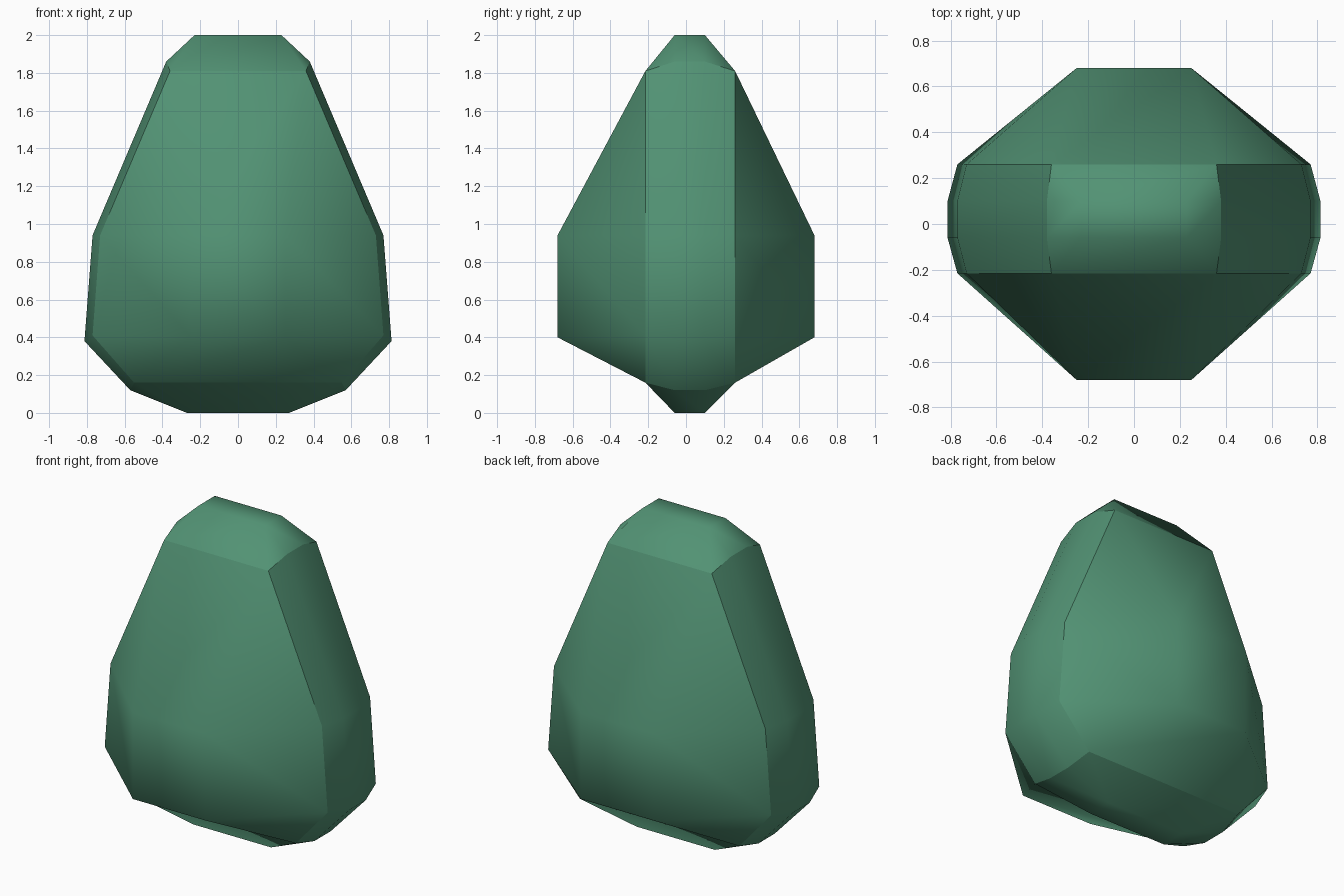
import bpy, bmesh

if "Cube" in bpy.data.objects:
    bpy.data.objects.remove(bpy.data.objects["Cube"])

# Half outlines (x, z), top to bottom, for each kind of slice along y
core = [(0.23, 2.0), (0.38, 1.86), (0.77, 0.94), (0.813, 0.38), (0.57, 0.12), (0.27, 0.0)]
rim = [(0.36, 1.81)] * 2 + [(0.73, 0.94), (0.77, 0.41)] + [(0.55, 0.16)] * 2
plate = [(0.25, 0.94)] * 3 + [(0.25, 0.40)] * 3
slices = [(-0.68, plate), (-0.215, rim), (-0.06, core),
          (0.10, core), (0.26, rim), (0.68, plate)]

bm = bmesh.new()
rings = []
for y, half in slices:
    outline = half + [(-x, z) for x, z in reversed(half)]
    rings.append([bm.verts.new((x, y, z)) for x, z in outline])

# Skin between neighbouring slices, flat front and back plates
n = len(rings[0])
for a, b in zip(rings, rings[1:]):
    for i in range(n):
        j = (i + 1) % n
        bm.faces.new((a[i], a[j], b[j], b[i]))
bm.faces.new(rings[0])
bm.faces.new(rings[-1])

# Hard seams: rims of the front/back shells, and top and bottom caps
for e in bm.edges:
    e.smooth = True
for r in (1, 4):
    for i in range(n):
        e = bm.edges.get((rings[r][i], rings[r][(i + 1) % n]))
        e.smooth = False
bmesh.ops.remove_doubles(bm, verts=bm.verts, dist=0.0005)
bmesh.ops.recalc_face_normals(bm, faces=bm.faces)


def region(f):
    """Shell, top cap, side band or bottom cap of a face."""
    c = f.calc_center_median()
    if c.y < -0.215 or c.y > 0.26:
        return "front" if c.y < 0 else "back"
    return "top" if c.z > 1.8 else "bottom" if c.z < 0.15 else "side"


for f in bm.faces:
    f.smooth = True
for e in bm.edges:
    if len(e.link_faces) == 2:
        e.smooth = region(e.link_faces[0]) == region(e.link_faces[1])

mesh = bpy.data.meshes.new("faceted_body")
bm.to_mesh(mesh)
bm.free()
body = bpy.data.objects.new("faceted_body", mesh)
bpy.context.collection.objects.link(body)

green = bpy.data.materials.new("muted green")
green.diffuse_color = (0.084, 0.288, 0.174, 1)
green.use_nodes = True
green.node_tree.nodes["Principled BSDF"].inputs["Base Color"].default_value = green.diffuse_color
mesh.materials.append(green)
